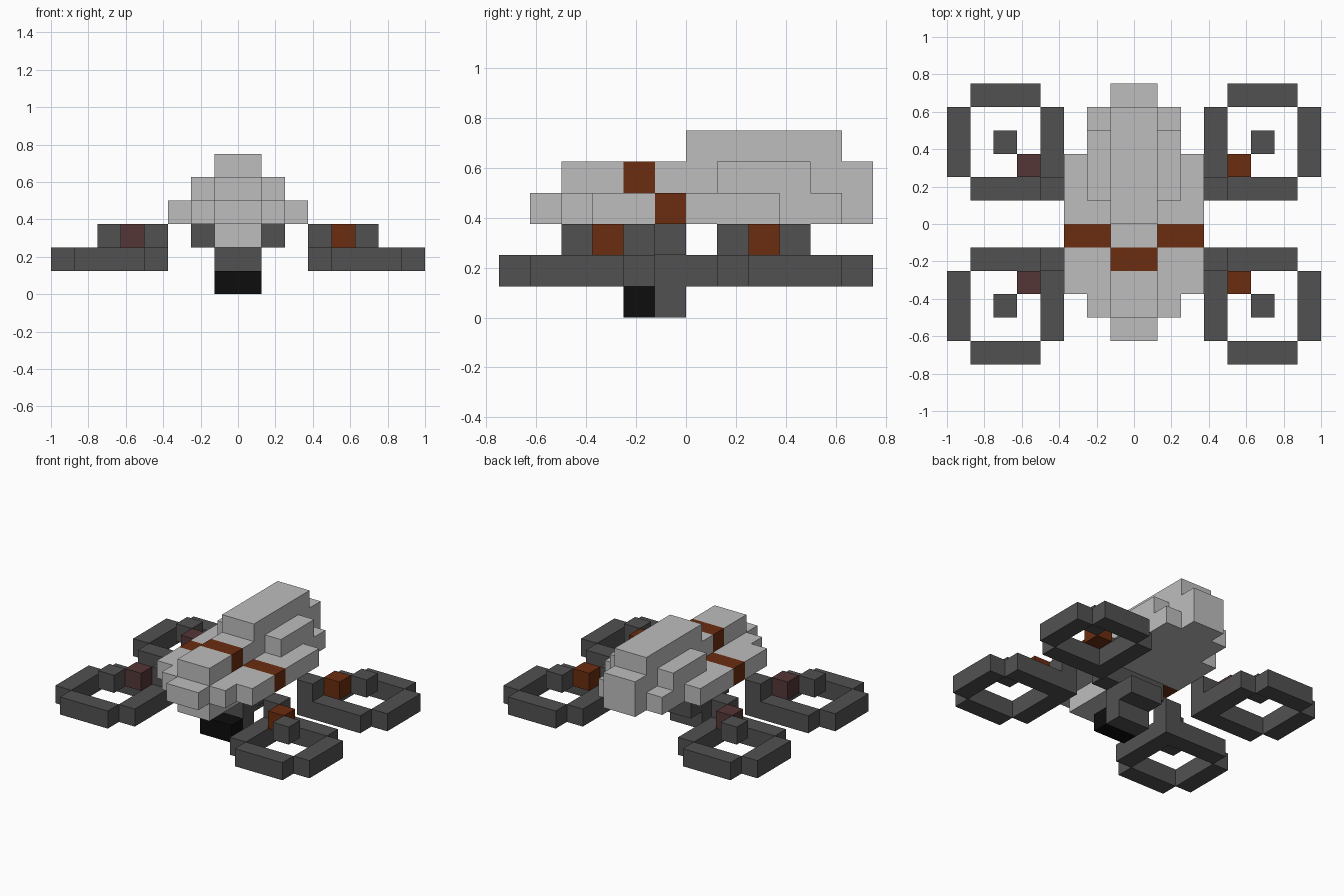
import bpy, bmesh

cube = bpy.data.objects.get("Cube")
if cube:
    bpy.data.objects.remove(cube, do_unlink=True)

U = 0.125  # one block


def material(name, rgb):
    m = bpy.data.materials.new(name)
    m.use_nodes = True
    col = (*rgb, 1.0)
    m.diffuse_color = col
    bsdf = next(n for n in m.node_tree.nodes if n.type == 'BSDF_PRINCIPLED')
    bsdf.inputs["Base Color"].default_value = col
    return m


LIGHT = material("light_grey", (0.515, 0.515, 0.515))
DARK = material("dark_grey", (0.083, 0.083, 0.083))
ORANGE = material("burnt_orange", (0.147, 0.026, 0.005))
MAROON = material("dull_maroon", (0.089, 0.037, 0.037))
BLACK = material("lens_black", (0.004, 0.004, 0.004))


def finish(name, bm, mat):
    bmesh.ops.recalc_face_normals(bm, faces=bm.faces)
    me = bpy.data.meshes.new(name)
    bm.to_mesh(me)
    bm.free()
    me.materials.append(mat)
    ob = bpy.data.objects.new(name, me)
    bpy.context.collection.objects.link(ob)
    return ob


def prism(name, outline, lo, hi, axis, mat, sx=1):
    """Extrude an outline (in blocks) along x (points are y,z) or z (points are x,y)."""
    bm = bmesh.new()

    def place(p, d):
        x, y, z = (d, p[0], p[1]) if axis == 'x' else (p[0], p[1], d)
        return bm.verts.new((x * U * sx, y * U, z * U))
    a = [place(p, lo) for p in outline]
    b = [place(p, hi) for p in outline]
    bm.faces.new(a)
    bm.faces.new(b)
    n = len(a)
    for i in range(n):
        j = (i + 1) % n
        bm.faces.new((a[i], a[j], b[j], b[i]))
    return finish(name, bm, mat)


def boxes(name, spans, mat, sx=1, sy=1):
    """One object made of boxes given as (x0, x1, y0, y1, z0, z1) in blocks."""
    bm = bmesh.new()
    for x0, x1, y0, y1, z0, z1 in spans:
        vs = bmesh.ops.create_cube(bm, size=1)["verts"]
        for v in vs:
            v.co = ((x1 if v.co.x > 0 else x0) * U * sx,
                    (y1 if v.co.y > 0 else y0) * U * sy,
                    (z1 if v.co.z > 0 else z0) * U)
    return finish(name, bm, mat)


# Central hull with chin, tail and a slot for the stripe
prism("hull_core",
      [(-5, 3), (-4, 3), (-4, 2), (-1, 2), (-1, 3), (6, 3), (6, 5), (5, 5), (5, 6),
       (0, 6), (0, 5), (-1, 5), (-1, 4), (-2, 4), (-2, 5), (-4, 5), (-4, 4), (-5, 4)],
      -1, 1, 'x', LIGHT)
boxes("top_stripe", [(-1, 1, -2, -1, 4, 5)], ORANGE)

# Hull sides, split by the coloured stripe
for side, sx in (("left", 1), ("right", -1)):
    prism(f"{side}_front_flank",
          [(1, -4), (2, -4), (2, -3), (3, -3), (3, -1), (1, -1)], 3, 4, 'z', LIGHT, sx)
    prism(f"{side}_rear_flank",
          [(1, 0), (3, 0), (3, 3), (2, 3), (2, 5), (1, 5)], 3, 4, 'z', LIGHT, sx)
    boxes(f"{side}_stripe", [(1, 3, -1, 0, 3, 4)], ORANGE, sx)
    boxes(f"{side}_shoulder", [(1, 2, 1, 4, 4, 5)], LIGHT, sx)

# Underslung camera and its mount
boxes("camera_bracket", [(-2, 2, -1, 0, 2, 3)], DARK)
boxes("camera_mount", [(-1, 1, -1, 1, 1, 2)], DARK)
boxes("camera_body", [(-1, 1, -1, 0, 0, 1)], DARK)
boxes("camera_lens", [(-1, 1, -2, -1, 0, 1)], BLACK)

# Four rotor guards, each with a diagonal arm and a hub
for side, sx, accent in (("left", 1, ORANGE), ("right", -1, MAROON)):
    for end, sy in (("front", -1), ("rear", 1)):
        tag = f"{end}_{side}"
        boxes(f"{tag}_rotor_guard",
              [(3, 4, 1, 5, 1, 2), (4, 7, 1, 2, 1, 2),
               (4, 7, 5, 6, 1, 2), (7, 8, 2, 5, 1, 2)], DARK, sx, sy)
        boxes(f"{tag}_arm_root", [(3, 4, 1, 2, 2, 3)], DARK, sx, sy)
        boxes(f"{tag}_arm_accent", [(4, 5, 2, 3, 2, 3)], accent, sx, sy)
        boxes(f"{tag}_rotor_hub", [(5, 6, 3, 4, 2, 3)], DARK, sx, sy)
